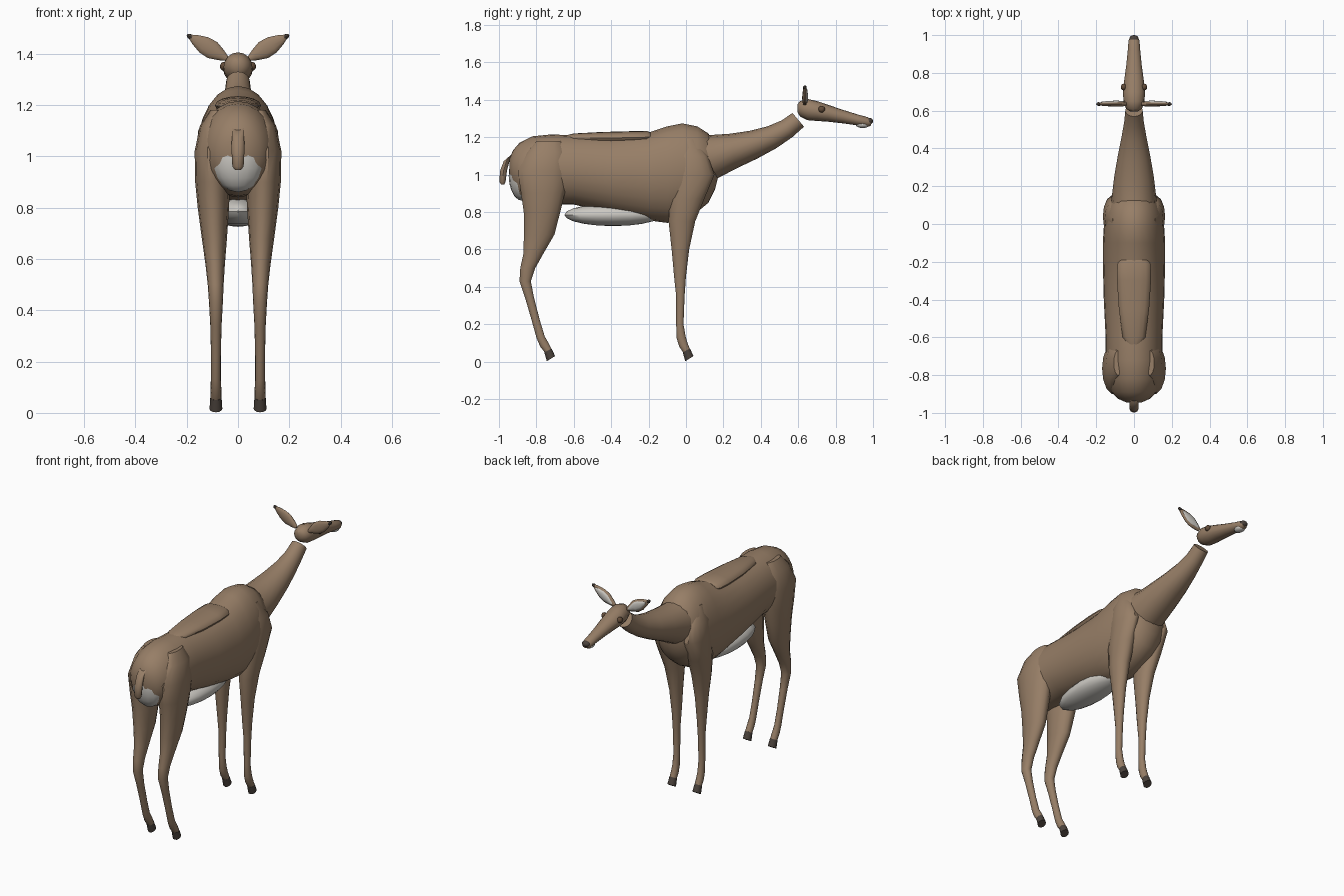
import bpy, bmesh, math
from mathutils import Matrix


def material(name, rgb):
    m = bpy.data.materials.new(name)
    m.diffuse_color = (*rgb, 1)
    return m


COAT = material("coat", (0.31, 0.21, 0.135))
PALE = material("pale_fur", (0.6, 0.58, 0.54))
DARK = material("dark_horn", (0.07, 0.055, 0.045))
EYE = material("eye_brown", (0.12, 0.07, 0.04))


def finish(name, bm, mat, mirror=False, matrix=None):
    bmesh.ops.recalc_face_normals(bm, faces=bm.faces)
    if matrix:
        bm.transform(matrix)
    me = bpy.data.meshes.new(name)
    bm.to_mesh(me)
    bm.free()
    me.materials.append(mat)
    ob = bpy.data.objects.new(name, me)
    bpy.context.collection.objects.link(ob)
    bpy.ops.object.select_all(action='DESELECT')
    ob.select_set(True)
    bpy.context.view_layer.objects.active = ob
    bpy.ops.object.shade_smooth_by_angle(angle=math.radians(40))
    if mirror:
        ob.modifiers.new("mirror", 'MIRROR').use_mirror_merge = False
    return ob


def loft(name, rings, mat, sides=16, mirror=False, matrix=None):
    """Rings: x, y, z, half width, half depth, tilt (0 = upright, 90 = flat)."""
    bm = bmesh.new()
    loops = []
    for x, y, z, a, b, tilt in rings:
        t = math.radians(tilt)
        loop = []
        for i in range(sides):
            w = 2 * math.pi * i / sides
            u, v = a * math.cos(w), b * math.sin(w)
            loop.append(bm.verts.new((x + u, y + v * math.sin(t), z + v * math.cos(t))))
        loops.append(loop)
    for p, q in zip(loops, loops[1:]):
        for i in range(sides):
            j = (i + 1) % sides
            bm.faces.new((p[i], p[j], q[j], q[i]))
    bm.faces.new(loops[0])
    bm.faces.new(loops[-1])
    return finish(name, bm, mat, mirror, matrix)


def ball(name, loc, radii, mat, mirror=False):
    bm = bmesh.new()
    bmesh.ops.create_uvsphere(bm, u_segments=16, v_segments=10, radius=1)
    return finish(name, bm, mat, mirror, Matrix.Translation(loc) @ Matrix.Diagonal((*radii, 1)))


# torso: y, bottom z, top z, half width
torso = [(-0.945, 0.99, 1.08, 0.04), (-0.925, 0.92, 1.13, 0.085), (-0.89, 0.87, 1.17, 0.118),
         (-0.82, 0.845, 1.205, 0.142), (-0.72, 0.84, 1.215, 0.15), (-0.6, 0.84, 1.21, 0.15),
         (-0.4, 0.795, 1.205, 0.16), (-0.2, 0.755, 1.225, 0.165), (-0.1, 0.742, 1.258, 0.165),
         (-0.02, 0.76, 1.274, 0.16), (0.06, 0.8, 1.258, 0.15), (0.12, 0.85, 1.22, 0.125),
         (0.155, 0.92, 1.16, 0.085), (0.17, 0.98, 1.1, 0.04)]
loft("torso", [(0, y, (b + t) / 2, w, (t - b) / 2, 0) for y, b, t, w in torso], COAT, 24)

# raised coat along the spine
loft("back_ridge", [(0, -0.655, 1.195, 0.02, 0.012, 0), (0, -0.6, 1.195, 0.06, 0.025, 0),
                    (0, -0.45, 1.195, 0.08, 0.033, 0), (0, -0.3, 1.198, 0.09, 0.034, 0),
                    (0, -0.21, 1.2, 0.088, 0.034, 0), (0, -0.19, 1.2, 0.07, 0.026, 0)], COAT)

# pale patches and tail
ball("belly_patch", (0, -0.39, 0.785), (0.095, 0.26, 0.06), PALE)
ball("rump_patch", (0, -0.875, 0.995), (0.105, 0.073, 0.135), PALE)
loft("tail", [(0, -0.98, 0.947, 0.012, 0.009, 90), (0, -0.981, 0.96, 0.022, 0.017, 90),
              (0, -0.976, 1.02, 0.025, 0.02, 85), (0, -0.957, 1.08, 0.024, 0.02, 65),
              (0, -0.93, 1.112, 0.021, 0.018, 45), (0, -0.905, 1.12, 0.014, 0.012, 20)], COAT, 10)

# neck, open to a small gap behind the skull
loft("neck", [(0, 0.03, 1.075, 0.125, 0.145, 0), (0, 0.14, 1.09, 0.118, 0.122, -3),
              (0, 0.25, 1.125, 0.105, 0.095, -10), (0, 0.36, 1.16, 0.086, 0.077, -16),
              (0, 0.46, 1.2, 0.066, 0.063, -22), (0, 0.54, 1.245, 0.052, 0.053, -32),
              (0, 0.6, 1.293, 0.046, 0.048, -40)], COAT, 16)

# head
head = [(0.595, 1.355, 0.018, 0.02), (0.61, 1.352, 0.042, 0.041), (0.65, 1.348, 0.056, 0.057),
        (0.7, 1.34, 0.058, 0.053), (0.76, 1.328, 0.052, 0.045), (0.84, 1.31, 0.041, 0.036),
        (0.92, 1.292, 0.033, 0.029), (0.972, 1.281, 0.029, 0.026), (0.99, 1.279, 0.018, 0.016)]
loft("head", [(0, y, z, w, h, 0) for y, z, w, h in head], COAT, 16)
ball("nose", (0, 0.98, 1.286), (0.025, 0.02, 0.018), DARK)
ball("pale_muzzle", (0, 0.945, 1.267), (0.027, 0.037, 0.018), PALE)
ball("eyes", (0.054, 0.725, 1.35), (0.016, 0.018, 0.018), EYE, True)

# leaf-shaped ears, lining and tips
lean = Matrix.Translation((0.048, 0.635, 1.383)) @ Matrix.Rotation(math.radians(59), 4, 'Y')
leaf = [(-0.005, 0.01, 0.01), (0.02, 0.022, 0.013), (0.06, 0.036, 0.014), (0.1, 0.034, 0.012),
        (0.14, 0.02, 0.009), (0.165, 0.007, 0.006)]
loft("ears", [(0, 0, z, a, b, 90) for z, a, b in leaf], COAT, 12, True, lean)
loft("ear_linings", [(0, 0.008, 0.015 + z * 0.78, a * 0.72, b * 0.72, 90) for z, a, b in leaf],
     PALE, 12, True, lean)
tip = lean @ Matrix.Translation((0, 0, 0.166))
loft("ear_tips", [(0, 0, -0.012, 0.007, 0.009, 90), (0, 0, 0, 0.01, 0.01, 90),
                  (0, 0, 0.009, 0.004, 0.005, 90)], DARK, 8, True, tip)

# legs: x, y, z, half width, half depth, tilt
loft("front_legs", [(0.086, 0.002, 0.06, 0.021, 0.021, 62), (0.086, -0.014, 0.09, 0.021, 0.025, 68),
                    (0.086, -0.026, 0.13, 0.02, 0.025, 80), (0.086, -0.033, 0.2, 0.019, 0.02, 90),
                    (0.086, -0.03, 0.35, 0.021, 0.023, 90), (0.086, -0.032, 0.45, 0.026, 0.032, 90),
                    (0.088, -0.03, 0.6, 0.035, 0.048, 90), (0.092, -0.022, 0.75, 0.05, 0.073, 90),
                    (0.1, 0.005, 0.87, 0.058, 0.095, 90), (0.107, 0.04, 1.0, 0.058, 0.115, 90),
                    (0.105, 0.03, 1.1, 0.05, 0.09, 90), (0.09, 0.01, 1.19, 0.025, 0.045, 90)],
     COAT, 14, True)
loft("hind_legs", [(0.086, -0.738, 0.06, 0.021, 0.021, 62), (0.086, -0.757, 0.09, 0.021, 0.025, 68),
                   (0.086, -0.777, 0.13, 0.019, 0.023, 80), (0.086, -0.803, 0.22, 0.019, 0.022, 85),
                   (0.086, -0.836, 0.34, 0.022, 0.024, 85), (0.086, -0.86, 0.43, 0.027, 0.031, 90),
                   (0.087, -0.846, 0.5, 0.031, 0.041, 90), (0.089, -0.815, 0.58, 0.038, 0.055, 90),
                   (0.092, -0.785, 0.68, 0.049, 0.084, 90), (0.096, -0.77, 0.8, 0.061, 0.1, 90),
                   (0.099, -0.765, 0.9, 0.068, 0.12, 90), (0.105, -0.765, 1.02, 0.064, 0.138, 90),
                   (0.1, -0.745, 1.12, 0.048, 0.105, 90), (0.085, -0.735, 1.18, 0.022, 0.065, 90)],
     COAT, 14, True)

# hooves
for name, y in (("front_hooves", 0.0), ("hind_hooves", -0.74)):
    loft(name, [(0.086, y + 0.002, 0.06, 0.022, 0.022, 62), (0.086, y + 0.018, 0.016, 0.025, 0.026, 58)],
         DARK, 12, True)
